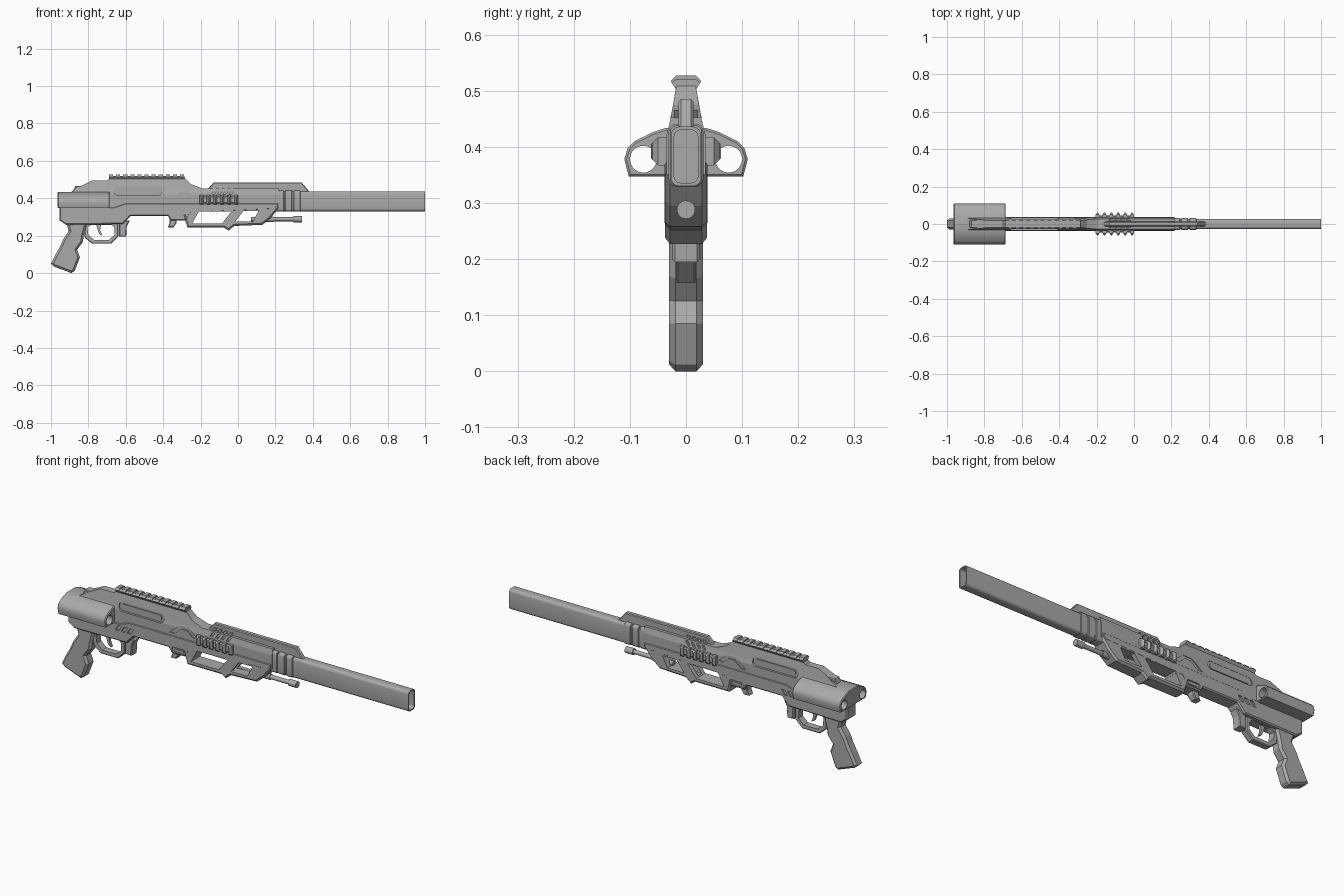
import bpy, bmesh, math
from mathutils import Matrix, Vector

cube = bpy.data.objects.get("Cube")
if cube:
    bpy.data.objects.remove(cube)

grey = bpy.data.materials.new("gunmetal_grey")
grey.use_nodes = True
grey.diffuse_color = (0.4, 0.4, 0.4, 1)
grey.node_tree.nodes["Principled BSDF"].inputs["Base Color"].default_value = (0.4, 0.4, 0.4, 1)


def finish(name, bm):
    bmesh.ops.recalc_face_normals(bm, faces=bm.faces)
    me = bpy.data.meshes.new(name)
    bm.to_mesh(me)
    bm.free()
    me.materials.append(grey)
    ob = bpy.data.objects.new(name, me)
    bpy.context.collection.objects.link(ob)
    return ob


def prism(name, pts, lo, hi, axis="y", chamfer=0.0, levels=(), width=None):
    """Extrude an outline along an axis, chamfer both rims, optionally taper by height."""
    bm = bmesh.new()
    def at(p, d):
        return (p[0], d, p[1]) if axis == "y" else (d, p[0], p[1])
    a = [bm.verts.new(at(p, lo)) for p in pts]
    b = [bm.verts.new(at(p, hi)) for p in pts]
    caps = [bm.faces.new(a), bm.faces.new(b)]
    for i in range(len(pts)):
        j = (i + 1) % len(pts)
        bm.faces.new((a[i], a[j], b[j], b[i]))
    bmesh.ops.recalc_face_normals(bm, faces=bm.faces)
    if chamfer:
        rims = list({e for f in caps for e in f.edges})
        bmesh.ops.bevel(bm, geom=rims, offset=chamfer, segments=1, affect="EDGES")
    for z in levels:
        bmesh.ops.bisect_plane(bm, geom=bm.verts[:] + bm.edges[:] + bm.faces[:],
                               plane_co=(0, 0, z), plane_no=(0, 0, 1))
    if width:
        for v in bm.verts:
            v.co.y *= width(v.co.z) / hi
    return finish(name, bm)


def box(name, x0, x1, hw, z0, z1, chamfer=0.0):
    return prism(name, [(x0, z0), (x1, z0), (x1, z1), (x0, z1)], -hw, hw, "y", chamfer)


def round_rect(cx, cz, hw, hh, r, n=4):
    out = []
    for k, (sx, sz) in enumerate([(1, 1), (-1, 1), (-1, -1), (1, -1)]):
        for i in range(n + 1):
            t = math.pi / 2 * (k + i / n)
            out.append((cx + sx * (hw - r) + r * math.cos(t), cz + sz * (hh - r) + r * math.sin(t)))
    return out


def slant(x, z, w, h, lean):
    return [(x, z), (x + w, z), (x + w + lean, z + h), (x + lean, z + h)]


def cylinder(name, x0, x1, y, z, r, n=16):
    ring = [(y + r * math.cos(2 * math.pi * i / n), z + r * math.sin(2 * math.pi * i / n)) for i in range(n)]
    return prism(name, ring, x0, x1, "x")


def carve(target, cutters):
    """Subtract the cutters, bake the result and remove the helpers."""
    for c in cutters:
        m = target.modifiers.new("cut", "BOOLEAN")
        m.operation, m.solver, m.object = "DIFFERENCE", "EXACT", c
        c.hide_render = True
    dg = bpy.context.evaluated_depsgraph_get()
    dg.update()
    baked = bpy.data.meshes.new_from_object(target.evaluated_get(dg))
    target.modifiers.clear()
    target.data = baked
    for c in cutters:
        bpy.data.objects.remove(c)


def smooth(ob):
    bpy.ops.object.select_all(action="DESELECT")
    ob.select_set(True)
    bpy.context.view_layer.objects.active = ob
    bpy.ops.object.shade_smooth_by_angle(angle=math.radians(35))


# Upper receiver, narrowing towards the top
def upper_width(z):
    if z <= 0.42:
        return 0.035
    if z <= 0.445:
        return 0.035 - (z - 0.42) * 0.25
    return max(0.0175, 0.0288 - (z - 0.445) * 0.19)

upper = prism("upper_receiver", [(-0.91, 0.35), (-0.9, 0.43), (-0.83, 0.47), (-0.78, 0.495),
              (-0.7, 0.495), (-0.685, 0.508), (-0.285, 0.508), (-0.25, 0.475), (-0.19, 0.452),
              (0.22, 0.452), (0.22, 0.35)], -0.035, 0.035, levels=(0.42, 0.445), width=upper_width)
cuts = []
for s in (-1, 1):
    lo, hi = sorted((s * 0.024, s * 0.06))
    # Long side slot, chevron recess and slanted vents
    cuts.append(prism("slot_cut", round_rect(-0.535, 0.441, 0.13, 0.023, 0.02), lo, hi))
    lo, hi = sorted((s * 0.029, s * 0.06))
    cuts.append(prism("chevron_cut", [(-0.37, 0.385), (-0.31, 0.432), (-0.26, 0.432), (-0.215, 0.395),
                      (-0.235, 0.388), (-0.268, 0.418), (-0.302, 0.418), (-0.34, 0.385)], lo, hi))
    lo, hi = sorted((s * 0.023, s * 0.06))
    for i in range(4):
        cuts.append(prism("vent_cut", slant(-0.14 + i * 0.031, 0.424, 0.015, 0.02, 0.014), lo, hi))
carve(upper, cuts)
for s in (-1, 1):
    lo, hi = sorted((s * 0.02, s * 0.028))
    prism("slot_panel", round_rect(-0.535, 0.441, 0.115, 0.014, 0.013), lo, hi)

# Slanted vent plates along the top of the front shroud
for i in range(4):
    prism("shroud_rib", slant(-0.135 + i * 0.031, 0.452, 0.016, 0.014, 0.01), -0.021, 0.021)

# Lower receiver with diagonal vents
lower = prism("lower_receiver", [(-0.955, 0.37), (-0.955, 0.283), (-0.92, 0.258), (-0.615, 0.262),
              (-0.575, 0.305), (-0.375, 0.305), (-0.36, 0.28), (-0.28, 0.28), (-0.25, 0.32),
              (0.2, 0.34), (0.22, 0.375), (-0.6, 0.375), (-0.66, 0.355), (-0.72, 0.355)],
              -0.038, 0.038, chamfer=0.006)
cuts = []
for s in (-1, 1):
    lo, hi = sorted((s * 0.03, s * 0.06))
    for i in range(3):
        cuts.append(prism("vent_cut", slant(-0.68 + i * 0.034, 0.315, 0.02, 0.027, 0.016), lo, hi))
    cuts.append(prism("pill_cut", round_rect(-0.315, 0.301, 0.04, 0.013, 0.012), lo, hi))
carve(lower, cuts)
box("pill_panel", -0.34, -0.29, 0.034, 0.297, 0.305)

# Skeleton fore-end with two windows
fore = prism("fore_end", [(-0.29, 0.37), (-0.29, 0.31), (-0.27, 0.243), (-0.075, 0.243), (-0.05, 0.227),
             (-0.02, 0.252), (0.13, 0.258), (0.175, 0.295), (0.22, 0.35), (0.22, 0.375)],
             -0.0375, 0.0375, chamfer=0.009)
carve(fore, [prism("window_cut", w, -0.1, 0.1) for w in (
    [(-0.245, 0.265), (-0.21, 0.33), (-0.035, 0.33), (-0.085, 0.265)],
    [(-0.015, 0.276), (0.03, 0.333), (0.11, 0.333), (0.08, 0.276)])] +
    [prism("under_cut", [(-0.235, 0.265), (-0.205, 0.34), (0.12, 0.34), (0.07, 0.276)], -0.015, 0.015)])
carve(lower, [prism("window_cut", w, -0.1, 0.1) for w in (
    [(-0.25, 0.25), (-0.21, 0.33), (-0.035, 0.33), (-0.085, 0.25)],
    [(-0.015, 0.276), (0.03, 0.333), (0.11, 0.333), (0.08, 0.276)])])

# Ribbed side rails
box("side_rail_base", -0.205, 0.0, 0.045, 0.372, 0.412, 0.006)
for i in range(6):
    x = -0.205 + i * 0.037
    box("side_rail_rib", x, x + 0.02, 0.062, 0.367, 0.417, 0.012)

# Top rail and its teeth
rail = [(-0.016, 0.5), (0.016, 0.5), (0.026, 0.515), (0.018, 0.52), (-0.018, 0.52), (-0.026, 0.515)]
prism("top_rail", rail, -0.69, -0.285, "x")
tooth = [(-0.018, 0.505), (0.018, 0.505), (0.027, 0.517), (0.018, 0.527), (-0.018, 0.527), (-0.027, 0.517)]
for i in range(11):
    x = -0.69 + i * 0.038
    prism("rail_tooth", tooth, x, x + 0.022, "x")

# Shroud fin over the barrel and rear sight block
prism("top_shroud", [(-0.17, 0.44), (-0.13, 0.485), (0.34, 0.485), (0.382, 0.435), (0.34, 0.425)],
      -0.013, 0.013, chamfer=0.004)
prism("rear_sight", [(-0.885, 0.43), (-0.87, 0.465), (-0.82, 0.468), (-0.8, 0.44)],
      -0.022, 0.022, chamfer=0.004)

# Barrel with a hollow muzzle, and its collars
barrel = prism("barrel", round_rect(0, 0.383, 0.027, 0.053, 0.015), 0.15, 1.0, "x")
carve(barrel, [prism("bore_cut", round_rect(0, 0.383, 0.021, 0.047, 0.011), 0.85, 1.1, "x")])
smooth(barrel)
for x0, x1 in ((0.2, 0.245), (0.252, 0.29), (0.297, 0.335)):
    smooth(prism("barrel_collar", round_rect(0, 0.385, 0.031, 0.056, 0.014), x0, x1, "x", 0.003))

# Twin-tube stock block
half = [(0.035, 0.434), (0.06, 0.426), (0.092, 0.41), (0.104, 0.398), (0.11, 0.378), (0.102, 0.347), (0.06, 0.347)]
outline = half + [(-y, z) for y, z in reversed(half)]
stock = prism("stock_block", outline, -0.965, -0.687, "x", 0.004)
carve(stock, [cylinder("tube_cut", -1.1, -0.6, s * 0.076, 0.378, 0.024, 20) for s in (-1, 1)])
smooth(stock)

# Pistol grip
prism("grip", [(-0.92, 0.275), (-0.905, 0.225), (-0.935, 0.18), (-0.95, 0.145), (-0.975, 0.1),
      (-1.0, 0.05), (-0.985, 0.035), (-0.89, 0.0), (-0.873, 0.012), (-0.845, 0.085),
      (-0.86, 0.125), (-0.83, 0.165), (-0.825, 0.2), (-0.805, 0.275)], -0.03, 0.03, chamfer=0.011)

# Trigger guard, trigger and front block
guard = prism("trigger_guard", [(-0.83, 0.27), (-0.82, 0.19), (-0.78, 0.157), (-0.68, 0.157),
              (-0.64, 0.195), (-0.64, 0.27)], -0.018, 0.018, chamfer=0.004)
carve(guard, [prism("guard_cut", [(-0.805, 0.245), (-0.8, 0.205), (-0.77, 0.178), (-0.69, 0.178),
                    (-0.66, 0.205), (-0.66, 0.24), (-0.675, 0.258), (-0.785, 0.258)], -0.1, 0.1)])
prism("trigger", [(-0.76, 0.27), (-0.73, 0.27), (-0.737, 0.23), (-0.725, 0.2), (-0.742, 0.21), (-0.752, 0.235)],
      -0.007, 0.007)
prism("guard_front_block", [(-0.635, 0.28), (-0.635, 0.195), (-0.598, 0.195), (-0.595, 0.25), (-0.58, 0.28)],
      -0.024, 0.024, chamfer=0.004)

# Magazine catch
prism("magazine_catch", [(-0.365, 0.3), (-0.365, 0.27), (-0.375, 0.245), (-0.345, 0.245), (-0.33, 0.265),
      (-0.325, 0.3)], -0.02, 0.02, chamfer=0.004)

# Guide rod below the barrel
for name, x0, x1, r in (("guide_rod", 0.07, 0.32, 0.011), ("rod_sleeve", 0.14, 0.19, 0.015),
                        ("rod_tip", 0.298, 0.343, 0.0165)):
    smooth(cylinder(name, x0, x1, 0, 0.288, r))
